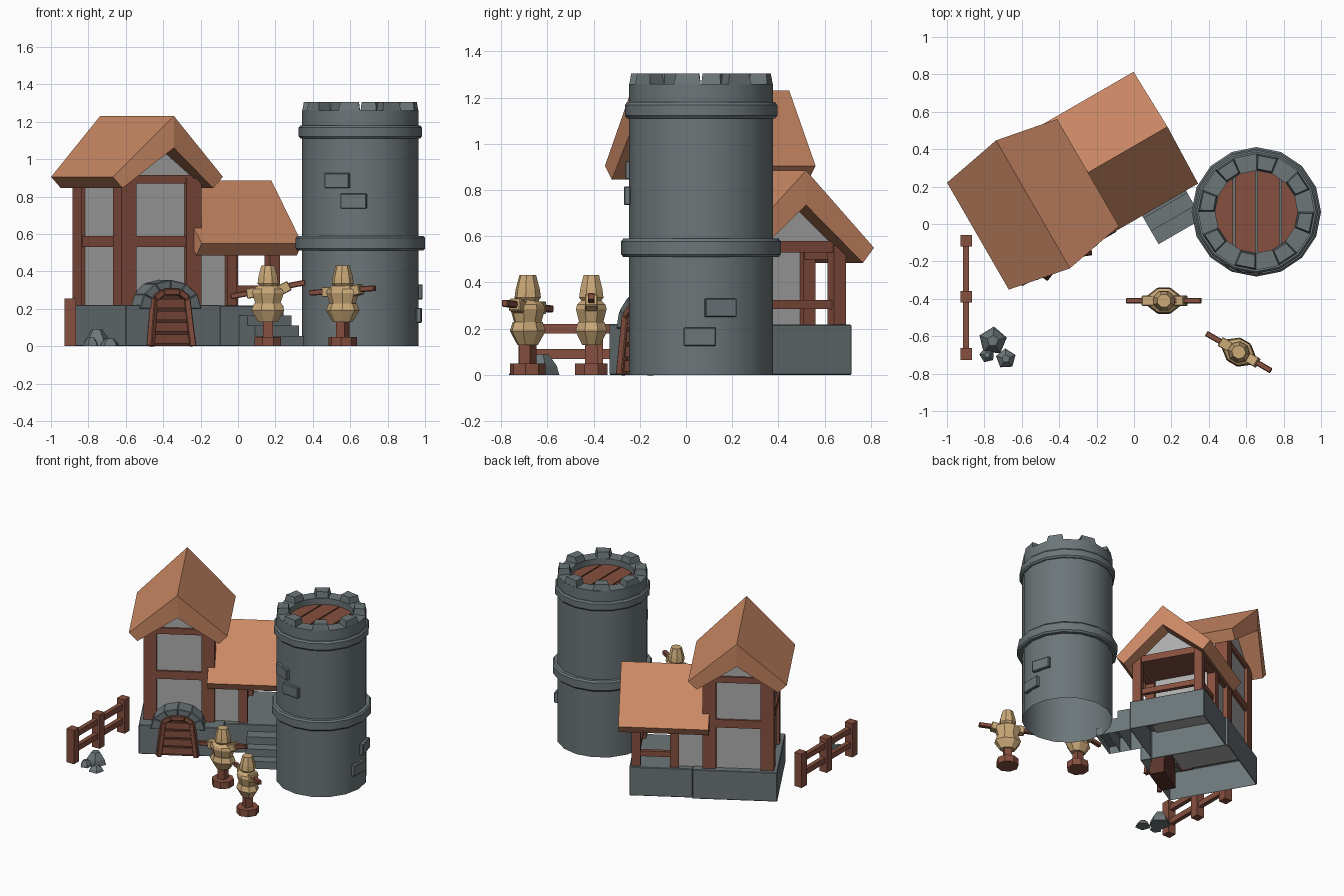
import bpy, bmesh, random
from math import sin, cos, pi, radians, sqrt
from mathutils import Matrix, Vector

if "Cube" in bpy.data.objects:
    bpy.data.objects.remove(bpy.data.objects["Cube"])

random.seed(3)

def mat(name, c):
    m = bpy.data.materials.new(name)
    m.diffuse_color = (*c, 1)
    m.use_nodes = True
    m.node_tree.nodes["Principled BSDF"].inputs["Base Color"].default_value = m.diffuse_color
    return m

ROOF = mat("roof_tile", (0.60, 0.25, 0.13))
WOOD = mat("wood", (0.24, 0.08, 0.05))
DARK = mat("dark_wood", (0.10, 0.035, 0.025))
STONE = mat("stone", (0.15, 0.18, 0.19))
WALL = mat("plaster", (0.42, 0.42, 0.42))
STRAW = mat("straw", (0.60, 0.40, 0.19))

def add(name, m, verts, faces, M=Matrix.Identity(4), bevel=0, smooth=False, open_bottom=False):
    bm = bmesh.new()
    vs = [bm.verts.new(M @ Vector(v)) for v in verts]
    for f in faces:
        bm.faces.new([vs[i] for i in f])
    bmesh.ops.recalc_face_normals(bm, faces=bm.faces)
    if bevel:
        bmesh.ops.bevel(bm, geom=bm.edges[:], offset=bevel, segments=1, affect='EDGES')
    if open_bottom:
        down = [f for f in bm.faces if f.normal.z < -0.99]
        bmesh.ops.delete(bm, geom=down, context='FACES_ONLY')
    me = bpy.data.meshes.new(name)
    bm.to_mesh(me)
    bm.free()
    me.materials.append(m)
    ob = bpy.data.objects.new(name, me)
    bpy.context.collection.objects.link(ob)
    if smooth:
        bpy.ops.object.select_all(action='DESELECT')
        ob.select_set(True)
        bpy.context.view_layer.objects.active = ob
        bpy.ops.object.shade_smooth_by_angle(angle=radians(30))
    return ob

def prism(name, m, poly, y0, y1, M=Matrix.Identity(4), bevel=0, **kw):
    """Extrude an (x, z) polygon from y0 to y1."""
    n = len(poly)
    v = [(x, y0, z) for x, z in poly] + [(x, y1, z) for x, z in poly]
    f = [tuple(range(n)), tuple(range(n, 2 * n))]
    f += [(i, (i + 1) % n, (i + 1) % n + n, i + n) for i in range(n)]
    return add(name, m, v, f, M, bevel, **kw)

def box(name, m, x, y, z, M=Matrix.Identity(4), bevel=0, **kw):
    """Box from (low, high) ranges."""
    return prism(name, m, [(x[0], z[0]), (x[1], z[0]), (x[1], z[1]), (x[0], z[1])], *y, M, bevel, **kw)

def beam(name, m, p, q, w, M=Matrix.Identity(4)):
    p, q = Vector(p), Vector(q)
    R = Matrix.Translation(p) @ (q - p).to_track_quat('Z', 'Y').to_matrix().to_4x4()
    return box(name, m, (-w / 2, w / 2), (-w / 2, w / 2), (0, (q - p).length), M @ R, 0.004)

def lathe(name, m, prof, n, M, sy=1, closed=False, a0=0, **kw):
    """Spin an (r, z) profile; open profiles are capped, closed ones make rings."""
    k = len(prof)
    v = [(r * cos(a0 + 2 * pi * i / n), sy * r * sin(a0 + 2 * pi * i / n), z)
         for i in range(n) for r, z in prof]
    f = [(i * k + j, (i + 1) % n * k + j, (i + 1) % n * k + (j + 1) % k, i * k + (j + 1) % k)
         for i in range(n) for j in range(k if closed else k - 1)]
    if not closed:
        f += [tuple(i * k for i in range(n)), tuple(i * k + k - 1 for i in range(n))]
    return add(name, m, v, f, M, **kw)

# ---- Round tower (open underneath) ----
T = Matrix.Translation((0.654, 0.065, 0))
R = 0.312
lathe("tower_body", STONE, [(R, 0), (R, 1.26), (0.22, 1.26), (0.22, 1.19)], 16, T, smooth=True, open_bottom=True)
for name, r, z0, z1 in (("lower_band", 0.346, 0.51, 0.59), ("upper_band", 0.33, 1.11, 1.18)):
    lathe(name, STONE, [(0.305, z0), (r - 0.01, z0), (r, z0 + 0.012), (r, z1 - 0.012),
                        (r - 0.01, z1), (0.305, z1)], 16, T, closed=True, smooth=True)
for i in range(8):
    a = -2 * pi * i / 8
    v = [(r * cos(a - t), r * sin(a - t), z) for z, ro, ri, d in ((1.25, R, 0.222, 0), (1.305, 0.302, 0.23, 0.03))
         for r, t in ((ro, d), (ro, pi / 8 - d), (ri, pi / 8 - d), (ri, d))]
    add("merlon", STONE, v, [(0, 1, 2, 3), (4, 5, 6, 7), (0, 1, 5, 4), (1, 2, 6, 5), (2, 3, 7, 6), (3, 0, 4, 7)], T)
for x0, x1 in ((-0.23, -0.125), (-0.115, -0.005), (0.005, 0.125), (0.135, 0.23)):
    h = sqrt(0.295 ** 2 - max(abs(x0), abs(x1)) ** 2)
    box("deck_plank", WOOD, (x0, x1), (-h, h), (1.185, 1.215), T)
for side, off, z in ((-90, -0.125, 0.885), (-90, -0.035, 0.775), (0, -0.005, 0.165), (0, 0.085, 0.29)):
    M = T @ Matrix.Rotation(radians(side) + off / R, 4, 'Z')
    box("tower_brick", STONE, (0.30, 0.328), (-0.07, 0.07), (z - 0.04, z + 0.04), M, 0.004)

# ---- House, turned 30 degrees; local -y is the door side, +x the wing ----
H = Matrix.Translation((-0.54, 0.105, 0)) @ Matrix.Rotation(radians(30), 4, 'Z')
W = H @ Matrix.Rotation(radians(90), 4, 'Z')     # wing: local -y points to the wing end
box("main_base", STONE, (-0.27, 0.315), (-0.35, 0.29), (0, 0.22), H, 0.004, open_bottom=True)
box("wing_base", STONE, (0.315, 0.75), (-0.27, 0.275), (0, 0.217), H, 0.004, open_bottom=True)
for i, (d0, d1) in enumerate(((0.27, 0.36), (0.36, 0.44), (0.44, 0.52))):
    box("porch_step", STONE, (0.475, 0.745), (-d1, -d0), (0, 0.165 - 0.055 * i), H, open_bottom=True)

def roof(name, M, s, z, si, zi, zr, zri, front, back):
    """Gable roof slab; front/back are (eave, ridge) end positions along y."""
    prof = [(-s, z), (0, zr), (s, z), (si, zi), (0, zri), (-si, zi)]
    v = [(x, e[1] if x == 0 else e[0], zz) for e in (front, back) for x, zz in prof]
    f = [(i, (i + 1) % 6, (i + 1) % 6 + 6, i + 6) for i in range(6)]
    f += [(0, 1, 4, 5), (1, 2, 3, 4), (6, 7, 10, 11), (7, 8, 9, 10)]
    add(name, ROOF, v, f, M)

roof("main_roof", H, 0.34, 0.905, 0.28, 0.845, 1.23, 1.06, (-0.33, -0.395), (0.33, 0.395))
roof("wing_roof", W, 0.345, 0.55, 0.29, 0.485, 0.885, 0.735, (-0.82, -0.83), (-0.2, -0.2))

# Main house walls and timber frame
prism("main_walls", WALL, [(-0.225, 0.2), (0.225, 0.2), (0.225, 0.88), (0, 1.08), (-0.225, 0.88)], -0.24, 0.24, H)
for sx in (-1, 1):
    for sy in (-1, 1):
        x, y = 0.2 * sx, 0.215 * sy
        box("corner_post", WOOD, (x - 0.046, x + 0.046), (y - 0.046, y + 0.046), (0.2, 0.9), H)
    box("side_rail", WOOD, sorted((0.19 * sx, 0.238 * sx)), (-0.22, 0.22), (0.53, 0.59), H)
    for z0, z1 in ((0.53, 0.59), (0.87, 0.915)):
        box("gable_rail", WOOD, (-0.2, 0.2), sorted((0.2 * sx, 0.255 * sx)), (z0, z1), H)

# Wing: closed room, then open porch
box("wing_walls", WALL, (0.2, 0.44), (-0.23, 0.23), (0.2, 0.56), H)
prism("wing_end_gable", WALL, [(-0.22, 0.55), (0.22, 0.55), (0, 0.75)], -0.715, -0.69, W)
box("porch_ceiling", WOOD, (0.44, 0.70), (-0.22, 0.22), (0.535, 0.56), H)
for sy in (-1, 1):
    y = 0.225 * sy
    for x in (0.44, 0.705):
        box("porch_post", WOOD, (x - 0.03, x + 0.03), (y - 0.03, y + 0.03), (0.2, 0.56), H)
    box("porch_plate", WOOD, (0.2, 0.725), (y - 0.025, y + 0.025), (0.5, 0.56), H)
box("porch_back_rail", WOOD, (0.44, 0.70), (0.21, 0.24), (0.285, 0.325), H)
box("porch_end_rail", WOOD, (0.685, 0.715), (-0.225, 0.225), (0.285, 0.325), H)
box("porch_end_beam", WOOD, (0.675, 0.725), (-0.225, 0.225), (0.53, 0.58), H)

# Cellar door with stone arch
n = 6
for i in range(n):
    q = [(a * cos(t), 0.2 + b * sin(t)) for a, b, k in ((0.19, 0.155, 0), (0.12, 0.10, 1))
         for t in (pi * (i + k) / n, pi * (i + 1 - k) / n)]
    prism("arch_stone", STONE, q, -0.362, -0.24, H, 0.004)
prism("door_panel", DARK, [(-0.12, 0), (0.12, 0), (0.1, 0.25), (0.05, 0.29), (-0.05, 0.29), (-0.1, 0.25)], -0.354, -0.25, H)
frame = [(-0.13, -0.372, 0), (-0.1, -0.36, 0.255), (-0.05, -0.36, 0.29),
         (0.05, -0.36, 0.29), (0.1, -0.36, 0.255), (0.13, -0.372, 0)]
for p, q in zip(frame, frame[1:]):
    beam("door_frame", WOOD, p, q, 0.034, H)
for i in range(4):
    z = 0.035 + 0.063 * i
    h = 0.125 - 0.1 * z
    box("door_slat", WOOD, (-h, h), (-0.366, -0.345), (z - 0.02, z + 0.028), H)

# ---- Fence ----
for y in (-0.09, -0.39, -0.695):
    box("fence_post", WOOD, (-0.928, -0.866), (y - 0.031, y + 0.031), (0, 0.255))
for z in (0.09, 0.2):
    box("fence_rail", WOOD, (-0.913, -0.881), (-0.69, -0.09), (z - 0.021, z + 0.021))

# ---- Rocks ----
for x, y, r, h in ((-0.755, -0.625, 0.077, 0.088), (-0.785, -0.7, 0.042, 0.045), (-0.685, -0.72, 0.055, 0.04)):
    M = Matrix.Translation((x, y, 0))
    lathe("rock", STONE, [(r, 0), (r * 0.85, h * 0.45), (r * 0.4, h)], 5, M, a0=random.uniform(0, 1))

# ---- Straw practice dummies ----
for x, y, turn, zl, zr in ((0.16, -0.41, 0, 0.265, 0.34), (0.56, -0.685, -30, 0.285, 0.31)):
    D = Matrix.Translation((x, y, 0)) @ Matrix.Rotation(radians(turn), 4, 'Z')
    lathe("dummy_base", WOOD, [(0.077, 0), (0.077, 0.05)], 8, D, a0=pi / 8)
    box("dummy_pole", WOOD, (-0.027, 0.027), (-0.027, 0.027), (0.04, 0.16), D)
    lathe("dummy_skirt", STRAW, [(0.055, 0.13), (0.095, 0.19), (0.08, 0.228)], 8, D, 0.78, a0=pi / 8)
    lathe("dummy_torso", STRAW, [(0.07, 0.22), (0.092, 0.285), (0.085, 0.305), (0.045, 0.33)], 8, D, 0.78, a0=pi / 8)
    lathe("dummy_head", STRAW, [(0.045, 0.315), (0.06, 0.335), (0.055, 0.37), (0.038, 0.432)], 8, D, 0.95, a0=pi / 8)
    beam("dummy_arm", WOOD, (-0.2, 0, zl), (0.2, 0, zr), 0.03, D)
    for s, z in ((-1, zl), (1, zr)):
        zm = 0.2 * (zl + zr) + 0.6 * z
        beam("dummy_sleeve", STRAW, (0.05 * s, 0, 0.29), (0.115 * s, 0, zm), 0.055, D)
